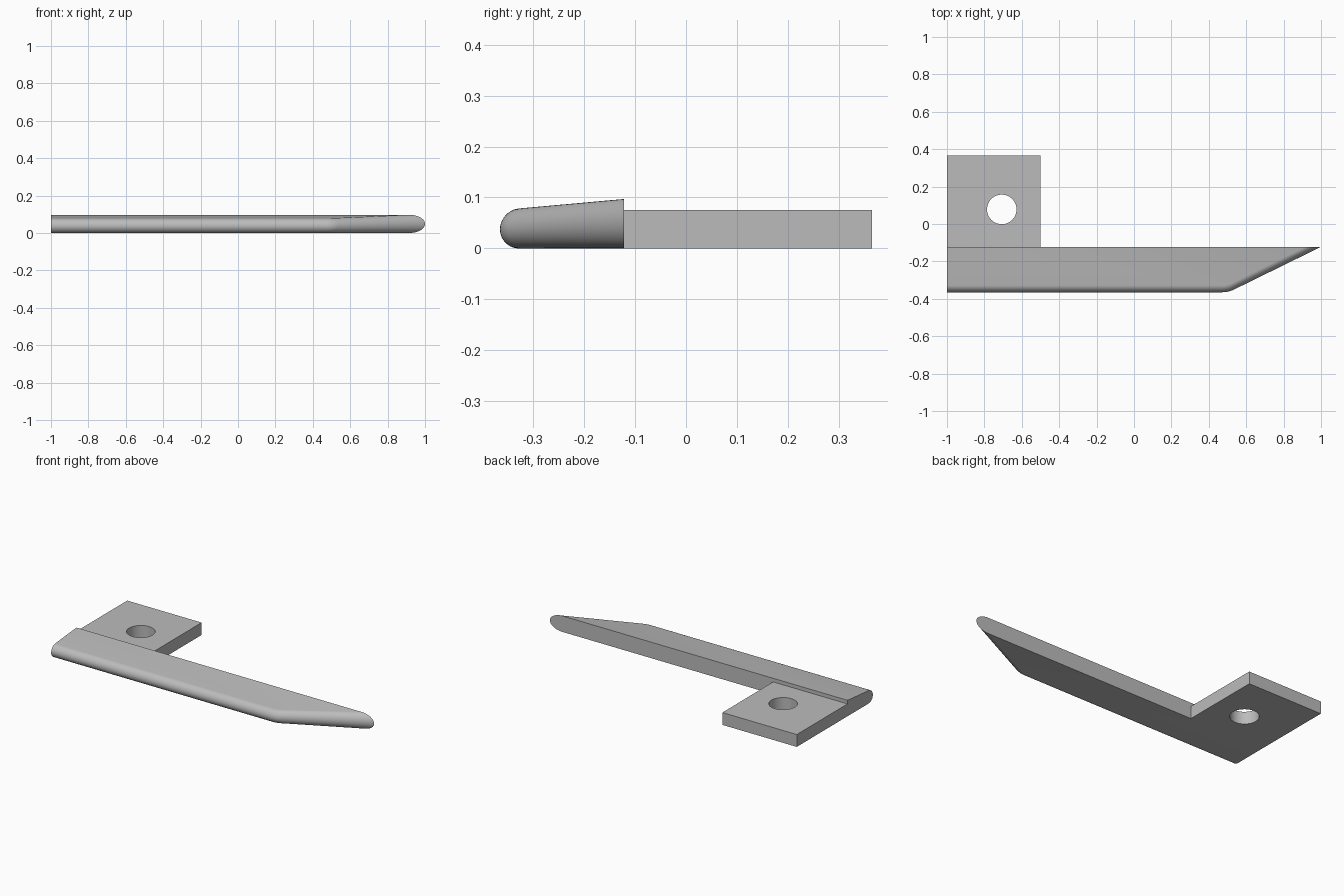
import bpy, bmesh, math

old = bpy.data.objects.get("Cube")
if old:
    bpy.data.objects.remove(old, do_unlink=True)

grey = bpy.data.materials.new("plain_grey")
grey.use_nodes = True
colour = (0.5, 0.5, 0.5, 1)
grey.diffuse_color = colour
grey.node_tree.nodes["Principled BSDF"].inputs["Base Color"].default_value = colour

BACK, FRONT = -0.122, -0.365      # blade depth limits
LEFT, CORNER, TIP = -1.0, 0.505, 1.0
NOSE = 0.037                      # inset of the rounded edge
BEND = 0.15                       # corner radius seen from above
SLANT = math.atan2(BACK - FRONT, TIP - CORNER)


def make_object(name, bm):
    bmesh.ops.recalc_face_normals(bm, faces=bm.faces)
    mesh = bpy.data.meshes.new(name)
    bm.to_mesh(mesh)
    bm.free()
    mesh.materials.append(grey)
    obj = bpy.data.objects.new(name, mesh)
    bpy.context.collection.objects.link(obj)
    return obj


def smooth(obj):
    bpy.ops.object.select_all(action='DESELECT')
    obj.select_set(True)
    bpy.context.view_layer.objects.active = obj
    bpy.ops.object.shade_smooth_by_angle(angle=math.radians(32))


def outline(inset, steps=8):
    """Front edge of the blade from above, moved inwards by inset."""
    cx = CORNER - BEND * math.tan(SLANT / 2)
    cy = FRONT + BEND
    points = [(LEFT, FRONT + inset)]
    for k in range(steps + 1):
        a = SLANT * k / steps
        r = BEND - inset
        points.append((cx + r * math.sin(a), cy - r * math.cos(a)))
    points.append((TIP - inset / math.sin(SLANT), BACK))
    return points


def top_height(y):
    return 0.097 + (y - BACK) * 0.09


# Blade: rounded edge swept along the outline, sloping top, flat bottom and back
bm = bmesh.new()
rows = []
SEGMENTS = 20
for i in range(SEGMENTS + 1):
    t = math.pi * i / SEGMENTS
    rows.append([bm.verts.new((x, y, top_height(y) * (1 - math.cos(t)) / 2))
                 for x, y in outline(NOSE * (1 - math.sin(t)))])
for low, high in zip(rows, rows[1:]):
    for j in range(len(low) - 1):
        bm.faces.new((low[j], low[j + 1], high[j + 1], high[j]))
back_low = bm.verts.new((LEFT, BACK, 0))
back_high = bm.verts.new((LEFT, BACK, top_height(BACK)))
bm.faces.new(rows[0] + [back_low])
bm.faces.new(rows[-1] + [back_high])
bm.faces.new([row[0] for row in rows] + [back_high, back_low])
bm.faces.new([row[-1] for row in rows] + [back_high, back_low])
smooth(make_object("blade", bm))

# Mounting plate with a round bolt hole
bm = bmesh.new()
bmesh.ops.create_cube(bm, size=1)
bmesh.ops.scale(bm, vec=(0.5, 0.365 - BACK, 0.075), verts=bm.verts)
bmesh.ops.translate(bm, vec=(-0.75, (0.365 + BACK) / 2, 0.0375), verts=bm.verts)
plate = make_object("mounting_plate", bm)

bm = bmesh.new()
bmesh.ops.create_cone(bm, cap_ends=True, segments=48, radius1=0.079, radius2=0.079, depth=0.4)
bmesh.ops.translate(bm, vec=(-0.707, 0.078, 0.03), verts=bm.verts)
cutter = make_object("hole_cutter", bm)
cutter.hide_render = True

hole = plate.modifiers.new("bolt_hole", 'BOOLEAN')
hole.operation = 'DIFFERENCE'
hole.solver = 'EXACT'
hole.object = cutter
bpy.context.view_layer.objects.active = plate
bpy.ops.object.modifier_apply(modifier=hole.name)
bpy.data.objects.remove(cutter, do_unlink=True)
smooth(plate)
